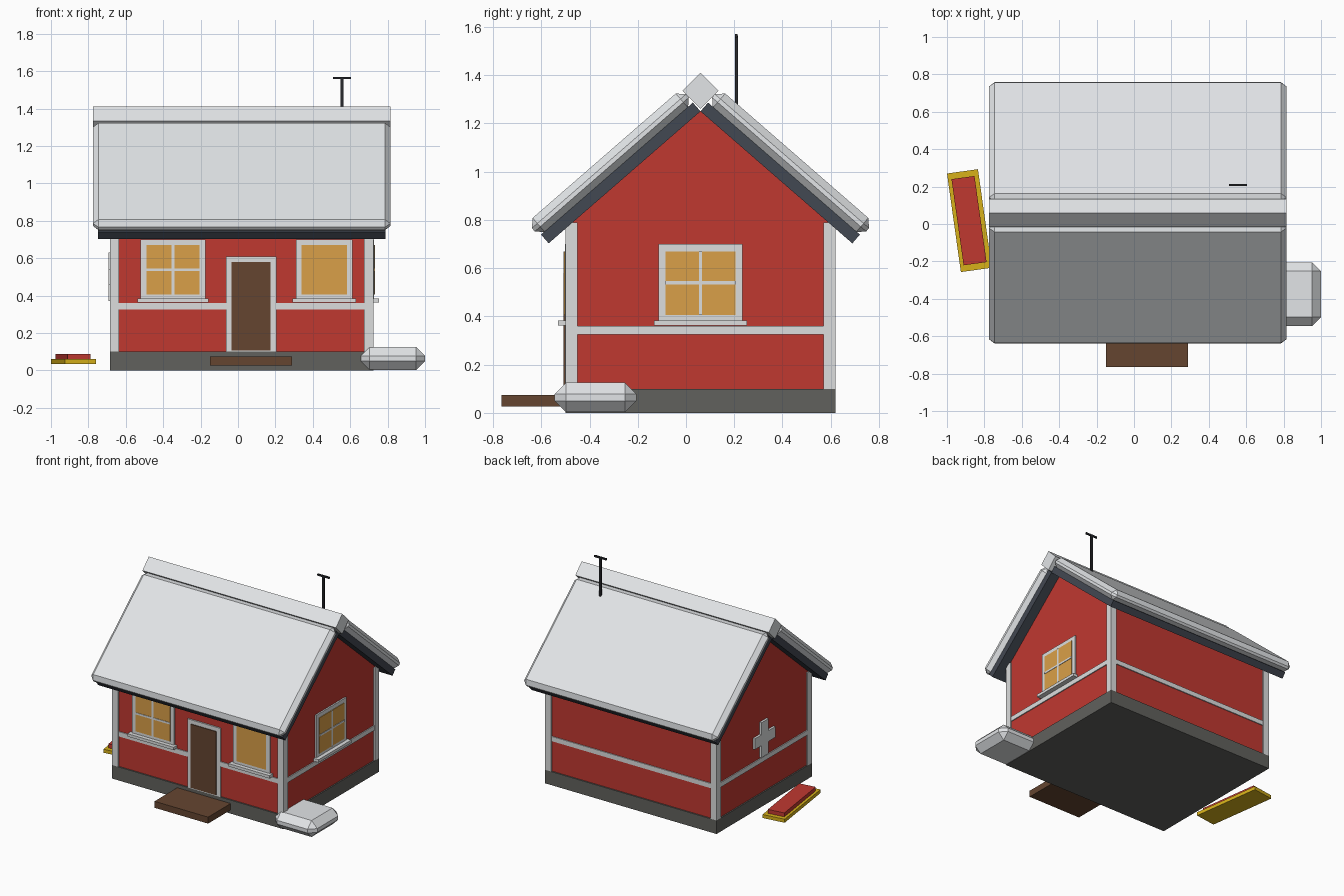
import bpy
import bmesh
from math import radians, cos, sin
from mathutils import Vector

cube = bpy.data.objects.get("Cube")
if cube:
    bpy.data.objects.remove(cube, do_unlink=True)


def material(name, r, g, b):
    m = bpy.data.materials.new(name)
    m.use_nodes = True
    m.diffuse_color = (r, g, b, 1)
    node = next(n for n in m.node_tree.nodes if n.type == 'BSDF_PRINCIPLED')
    node.inputs["Base Color"].default_value = (r, g, b, 1)
    return m


RED = material("red paint", 0.53, 0.04, 0.03)
TRIM = material("white trim", 0.72, 0.73, 0.73)
SNOW = material("snow", 0.78, 0.80, 0.82)
STONE = material("grey stone", 0.12, 0.12, 0.11)
SLATE = material("dark slate", 0.055, 0.065, 0.085)
BROWN = material("brown wood", 0.13, 0.06, 0.03)
GLASS = material("amber glass", 0.70, 0.35, 0.065)
YELLOW = material("yellow wood", 0.68, 0.44, 0.01)
IRON = material("black iron", 0.02, 0.021, 0.025)


def finish(name, bm, mat):
    bmesh.ops.recalc_face_normals(bm, faces=bm.faces)
    mesh = bpy.data.meshes.new(name)
    bm.to_mesh(mesh)
    bm.free()
    mesh.materials.append(mat)
    obj = bpy.data.objects.new(name, mesh)
    bpy.context.collection.objects.link(obj)
    return obj


def box(name, center, size, mat, bevel=0, rot=(0, 0, 0)):
    bm = bmesh.new()
    bmesh.ops.create_cube(bm, size=1)
    bmesh.ops.scale(bm, vec=size, verts=bm.verts)
    obj = finish(name, bm, mat)
    obj.location = center
    obj.rotation_euler = rot
    if bevel:
        mod = obj.modifiers.new("chamfer", 'BEVEL')
        mod.width = bevel
        mod.segments = 1
    return obj


def span(name, x, y, z, mat, bevel=0):
    """Box given by its limits along each axis."""
    ends = (x, y, z)
    return box(name, [(a + b) / 2 for a, b in ends], [b - a for a, b in ends], mat, bevel)


# House limits: centre line, wall planes
CX, CY = 0.02, 0.06
HX, HY = 0.705, 0.56
INSET = 0.01
APEX = 1.25
PITCH = radians(41)

span("foundation", (CX - HX, CX + HX), (CY - HY, CY + HY), (0, 0.1), STONE)

# Walls: gable profile pushed along x
wx, wy = HX - INSET, HY - INSET
eave = APEX - wy * sin(PITCH) / cos(PITCH)
bm = bmesh.new()
profile = [(-wy, 0.1), (wy, 0.1), (wy, eave), (0, APEX), (-wy, eave)]
face = bm.faces.new([bm.verts.new((CX - wx, CY + y, z)) for y, z in profile])
pushed = bmesh.ops.extrude_face_region(bm, geom=[face])["geom"]
bmesh.ops.translate(bm, vec=(2 * wx, 0, 0),
                    verts=[v for v in pushed if isinstance(v, bmesh.types.BMVert)])
finish("walls", bm, RED)

# Belt board and corner boards
box("belt_board", (CX, CY, 0.343), (2 * wx + 0.014, 2 * wy + 0.014, 0.035), TRIM)
for sx, side in ((-1, "right"), (1, "left")):
    for sy, end in ((-1, "front"), (1, "back")):
        box(f"corner_board_{end}_{side}",
            (CX + sx * (HX - 0.025), CY + sy * (HY - 0.025), 0.445),
            (0.05, 0.05, 0.69), TRIM)


def plate(name, side, a, z, depth, mat):
    """Plate on a wall: a is the range along it, depth how far it stands out."""
    if side == "front":
        return span(name, a, (CY - wy - depth, CY - wy + 0.005), z, mat)
    if side == "left":
        return span(name, (CX + wx - 0.005, CX + wx + depth), a, z, mat)
    return span(name, (CX - wx - depth, CX - wx + 0.005), a, z, mat)


def window(name, side, a, cross):
    lo, hi = a
    mid = (lo + hi) / 2
    plate(name + "_frame", side, a, (0.38, 0.70), 0.011, TRIM)
    plate(name + "_glass", side, (lo + 0.03, hi - 0.03), (0.405, 0.67), 0.015, GLASS)
    plate(name + "_sill", side, (lo - 0.018, hi + 0.018), (0.363, 0.384), 0.04, TRIM)
    if cross:
        plate(name + "_upright", side, (mid - 0.007, mid + 0.007), (0.405, 0.67), 0.018, TRIM)
        plate(name + "_crossbar", side, (lo + 0.03, hi - 0.03), (0.532, 0.546), 0.018, TRIM)


window("front_right_window", "front", (-0.52, -0.175), True)
window("front_left_window", "front", (0.31, 0.612), False)
window("gable_window", "left", (-0.115, 0.235), True)

# Door and step
plate("door_frame", "front", (-0.065, 0.205), (0.1, 0.61), 0.011, TRIM)
plate("door", "front", (-0.035, 0.175), (0.108, 0.58), 0.017, BROWN)
span("step", (-0.15, 0.29), (-0.765, -0.50), (0.027, 0.075), BROWN)

# Cross ornament on the other gable
plate("ornament_upright", "right", (CY - 0.04, CY + 0.04), (0.37, 0.63), 0.017, TRIM)
plate("ornament_bar", "right", (CY - 0.12, CY + 0.12), (0.46, 0.54), 0.0165, TRIM)

# Roof slopes with snow blankets, placed in slope coordinates
for s, end in ((-1, "front"), (1, "back")):
    down = Vector((0, s * cos(PITCH), -sin(PITCH)))
    normal = Vector((0, s * sin(PITCH), cos(PITCH)))
    ridge = Vector((CX, CY, APEX))
    turn = (-s * PITCH, 0, 0)
    box("roof_" + end, ridge + down * 0.417 + normal * 0.024,
        (1.535, 0.834, 0.048), SLATE, rot=turn)
    box("roof_snow_" + end, ridge + down * 0.422 + normal * 0.084,
        (1.59, 0.846, 0.078), SNOW, 0.03, turn)
box("ridge_snow", (CX, CY, 1.335), (1.59, 0.106, 0.106), SNOW, rot=(radians(45), 0, 0))

# Antenna
span("antenna_mast", (0.549, 0.563), (0.203, 0.215), (1.2, 1.565), IRON)
span("antenna_bar", (0.508, 0.605), (0.204, 0.214), (1.557, 1.57), IRON)

# Snow heap and sled
span("snow_heap", (0.655, 1.0), (-0.545, -0.205), (0.003, 0.125), SNOW, 0.047)
lean = (0, 0, radians(8))
box("sled_base", (-0.88, 0.018, 0.047), (0.167, 0.532, 0.026), YELLOW, rot=lean)
box("sled_seat", (-0.882, 0.018, 0.074), (0.124, 0.465, 0.03), RED, rot=lean)
